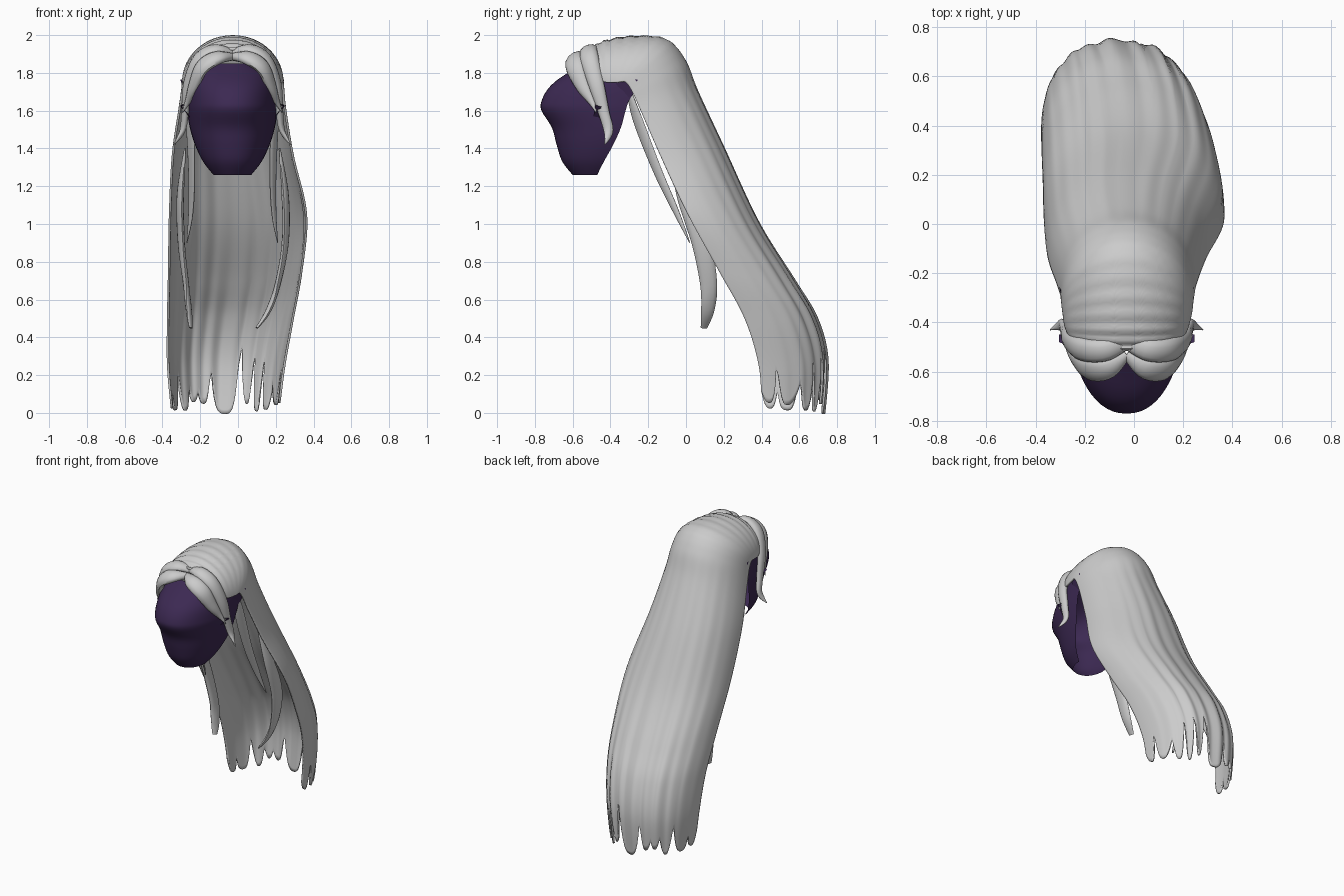
import bpy, bmesh, math, random
from mathutils import Vector

if "Cube" in bpy.data.objects:
    bpy.data.objects.remove(bpy.data.objects["Cube"])

random.seed(4)
CX = -0.03  # head centre line


def spline(rows, s):
    """Smooth value through rows of numbers, s in 0..len-1."""
    n = len(rows) - 1
    i = min(int(s), n - 1)
    f = s - i
    a, b, c, d = (rows[min(max(k, 0), n)] for k in (i - 1, i, i + 1, i + 2))
    return [0.5 * (2*q + (r - p)*f + (2*p - 5*q + 4*r - t)*f*f + (3*q - p - 3*r + t)*f**3)
            for p, q, r, t in zip(a, b, c, d)]


def grid_mesh(name, rows, wrap=False, mat=None, thick=0, angle=50):
    """Skin rows of points with quads."""
    bm = bmesh.new()
    vs = [[bm.verts.new(p) for p in row] for row in rows]
    for a, b in zip(vs, vs[1:]):
        m = len(a)
        for j in range(m if wrap else m - 1):
            k = (j + 1) % m
            bm.faces.new((a[j], a[k], b[k], b[j]))
    if wrap:
        bm.faces.new(vs[0])
        bm.faces.new(vs[-1])
    bmesh.ops.recalc_face_normals(bm, faces=bm.faces)
    me = bpy.data.meshes.new(name)
    bm.to_mesh(me)
    bm.free()
    ob = bpy.data.objects.new(name, me)
    bpy.context.collection.objects.link(ob)
    if mat:
        me.materials.append(mat)
    if thick:
        mod = ob.modifiers.new("thickness", 'SOLIDIFY')
        mod.thickness = thick
        mod.offset = 0
    bpy.ops.object.select_all(action='DESELECT')
    ob.select_set(True)
    bpy.context.view_layer.objects.active = ob
    bpy.ops.object.shade_smooth_by_angle(angle=math.radians(angle))
    return ob


def power(v, e):
    return math.copysign(abs(v) ** e, v)


def lock(name, pts, center=(CX, -0.4, 1.6), steps=28, sides=12):
    """Flattened tapered hair lock; pts are x, y, z, half width, half thickness."""
    rows = []
    n = len(pts) - 1
    for i in range(steps + 1):
        s = n * i / steps
        x, y, z, w, h = spline(pts, s)
        p = Vector((x, y, z))
        t = (Vector(spline(pts, min(s + .05, n))[:3]) - Vector(spline(pts, max(s - .05, 0))[:3])).normalized()
        o = p - Vector(center)
        o = (o - t * o.dot(t)).normalized()
        side = t.cross(o)
        rows.append([p + side * max(w, .002) * math.cos(a) + o * max(h, .002) * math.sin(a)
                     for a in (2 * math.pi * k / sides for k in range(sides))])
    return grid_mesh(name, rows, wrap=True)


# Long hair shell: open U sections (edge y, edge z, back y, back z, left x, right x)
hair = [
    (-.47, 1.77, -.51, 1.92, -.25, .19),
    (-.42, 1.75, -.43, 1.965, -.275, .215),
    (-.36, 1.75, -.28, 1.99, -.285, .23),
    (-.32, 1.75, -.11, 1.975, -.29, .235),
    (-.285, 1.70, -.01, 1.87, -.295, .24),
    (-.24, 1.60, .06, 1.70, -.31, .25),
    (-.135, 1.36, .195, 1.41, -.345, .29),
    (.01, 1.05, .38, 1.01, -.36, .36),
    (.175, .75, .57, .70, -.365, .335),
    (.31, .50, .685, .50, -.37, .29),
    (.385, .25, .74, .28, -.37, .245),
    (.40, .02, .725, -.005, -.35, .215),
]
COLS, ROWS, TEETH = 144, 90, 11
depth = [random.uniform(.4, 1.5) for _ in range(TEETH + 1)]
short = [random.uniform(0, .3) for _ in range(TEETH + 1)]
depth[0] = depth[-1] = .5
short[5] = 0
rows = []
for r in range(ROWS + 1):
    v = r / ROWS
    row = []
    for c in range(COLS + 1):
        u = c / COLS
        # uneven pointed strand ends
        k = min(max((u + .02 * math.sin(u * 6 * math.pi)) * TEETH, 0), TEETH - .0001)
        i = int(k)
        e = abs(2 * (k - i) - 1) ** 2.5
        cut = depth[round(k)] * e + short[i] * (1 - e)
        s = v * (len(hair) - 1 - cut)
        fy, fz, by, bz, xl, xr = spline(hair, s)
        t = math.pi * (1 - u)
        g = max(math.sin(t), 0) ** (.9 if s > 5 else 1.0 - .02 * s)
        # strand ripples, and waves across the crown
        fade = min(1, max(0, (s - 4) / 5)) * math.sin(t)
        g += (.016 * math.sin(u * 75 + v * 4) + .012 * math.sin(u * 41 - v * 6)) * fade
        wave = .006 * math.sin(s * 14) * max(0, 1 - s / 4) * math.sin(t)
        round_x = 1 - .15 * min(1, max(0, (s - 3) / 5))
        x = (xl + xr) / 2 + (xr - xl) / 2 * power(math.cos(t), round_x)
        row.append((x, fy + (by - fy) * g, fz + (bz - fz) * g + wave))
    rows.append(row)
grid_mesh("long_hair", rows, thick=.012)

# Face mask: open-backed shell (z, front y, back y, half width)
purple = bpy.data.materials.new("purple")
purple.diffuse_color = (.045, .022, .085, 1)
purple.use_nodes = True
purple.node_tree.nodes["Principled BSDF"].inputs["Base Color"].default_value = purple.diffuse_color
face = [
    (1.26, -.60, -.47, .10), (1.33, -.655, -.435, .155), (1.42, -.685, -.385, .198),
    (1.51, -.71, -.345, .225), (1.60, -.765, -.32, .24), (1.65, -.765, -.305, .243),
    (1.71, -.735, -.29, .243), (1.76, -.685, -.275, .237), (1.81, -.61, -.36, .20),
    (1.85, -.55, -.43, .11),
]
rows = []
for i in range(37):
    z, yf, yb, hw = spline(face, i / 4)
    rows.append([(CX + hw * power(math.cos(a), .9), yb + (yf - yb) * abs(math.sin(a)), z)
                 for a in (math.pi * k / 32 for k in range(33))])
grid_mesh("face_mask", rows, mat=purple)

for sgn, side in ((1, "right"), (-1, "left")):
    def m(pts):
        return [(CX + sgn * p[0],) + p[1:] for p in pts]

    # Small purple tabs at the ear and temple
    grid_mesh("ear_tab_" + side, [
        m([(.22, -.50, 1.64), (.22, -.43, 1.63)]), m([(.275, -.48, 1.63), (.275, -.45, 1.62)]),
        m([(.225, -.49, 1.57), (.225, -.44, 1.56)])], mat=purple)
    grid_mesh("temple_tab_" + side, [
        m([(.24, -.38, 1.76), (.235, -.31, 1.64)]), m([(.275, -.255, 1.765), (.255, -.28, 1.69)])], mat=purple)

    # Front fringe sweeping from the parting
    lock("fringe_front_" + side, m([
        (.0, -.53, 1.885, .02, .02), (.08, -.585, 1.88, .05, .03), (.16, -.585, 1.83, .055, .03),
        (.205, -.545, 1.73, .04, .025), (.235, -.50, 1.65, .02, .015), (.265, -.475, 1.59, .002, .002)]))
    # Second fringe layer curling out at the tip
    lock("fringe_back_" + side, m([
        (.0, -.48, 1.905, .03, .02), (.09, -.515, 1.925, .045, .025), (.18, -.51, 1.87, .05, .03),
        (.235, -.475, 1.74, .042, .025), (.25, -.435, 1.59, .03, .02), (.265, -.41, 1.49, .025, .015),
        (.31, -.43, 1.42, .002, .002)]))
    # Thin lock hanging behind the ear
    lock("thin_lock_" + side, m([
        (.235, -.30, 1.70, .015, .012), (.225, -.255, 1.55, .032, .012), (.215, -.15, 1.28, .028, .012),
        (.22, -.05, 1.06, .018, .01), (.24, .02, .90, .002, .002)]), center=(CX, 0, 1.3))

# Long separate side locks, each with its own drift
lock("long_lock_left", [
    (-.28, -.09, 1.40, .005, .005), (-.305, -.01, 1.15, .04, .018), (-.30, .08, .90, .05, .018),
    (-.275, .12, .68, .045, .016), (-.26, .115, .54, .035, .014), (-.25, .095, .45, .018, .006)],
    center=(CX, .1, 1))
lock("long_lock_right", [
    (.22, -.09, 1.40, .005, .005), (.25, -.01, 1.15, .04, .018), (.25, .08, .90, .05, .018),
    (.21, .12, .68, .045, .016), (.16, .115, .54, .035, .014), (.10, .095, .45, .018, .006)],
    center=(CX, .1, 1))
